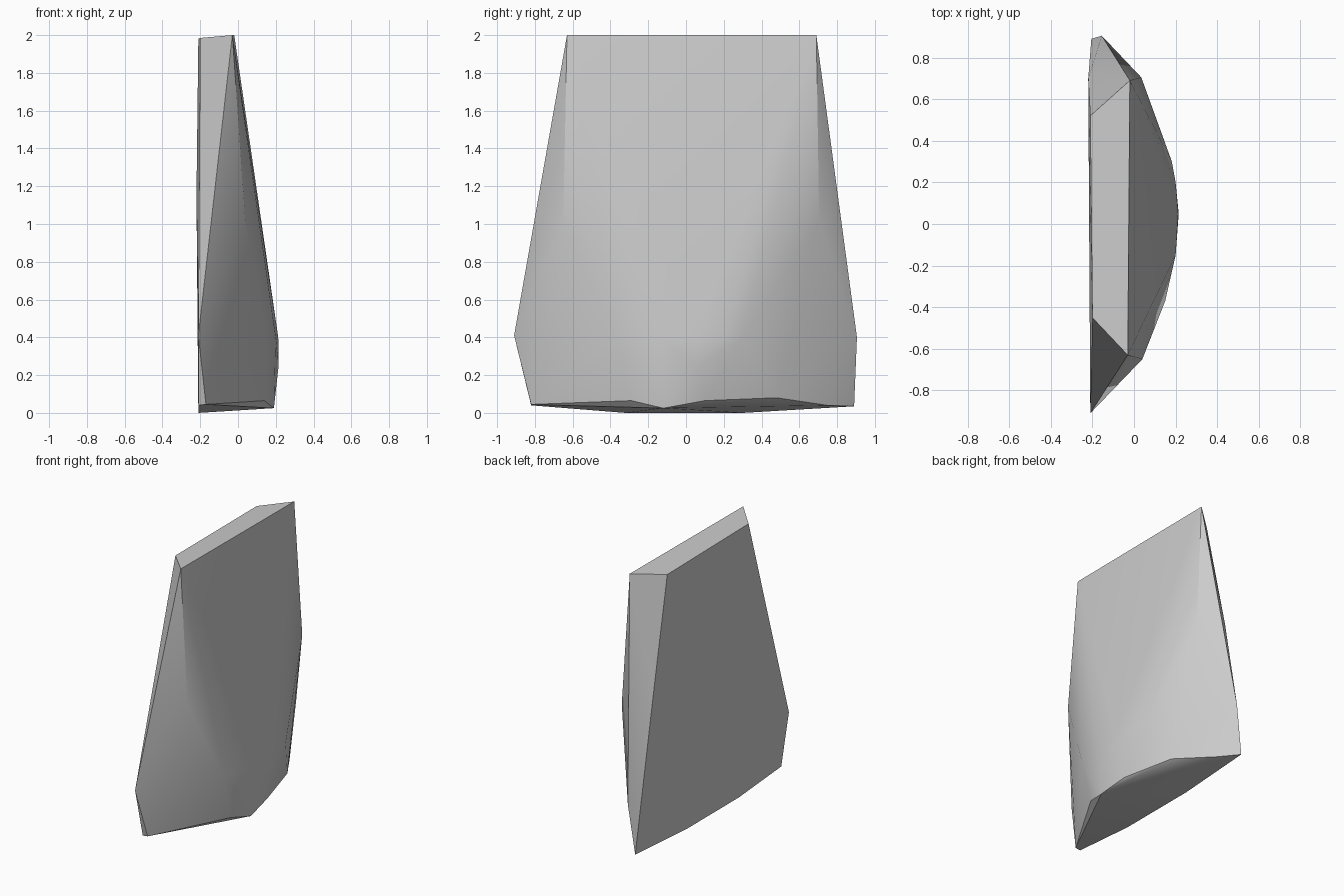
import bpy
import bmesh

cube = bpy.data.objects.get("Cube")
if cube:
    bpy.data.objects.remove(cube, do_unlink=True)

# Single plain grey finish
grey = bpy.data.materials.new("plain_grey")
grey.use_nodes = True
colour = (0.6, 0.6, 0.6, 1)
grey.diffuse_color = colour
grey.node_tree.nodes["Principled BSDF"].inputs["Base Color"].default_value = colour

# Flat back outline, sloping top, two shoulders, bulged belly and bottom rim
back_plane = [(-.21, -.91, .41), (-.21, -.82, .04), (-.21, -.32, 0), (-.21, .3, 0),
              (-.205, .89, .035), (-.22, .7, 1.15)]
top_cap = [(-.03, -.63, 2), (-.02, .69, 2), (-.21, .52, 1.98), (-.2, -.45, 1.985)]
shoulders = [(.04, -.65, 1), (.035, .705, 1.02), (-.155, .905, .4)]
belly = [(.15, -.37, .4), (.2, -.15, .4), (.213, .05, .4), (.2, .2, .4),
         (.182, .3, .4), (.215, .05, .25)]
bottom_rim = [(-.17, -.82, .045), (-.03, -.5, .05), (.14, -.29, .065), (.19, -.12, .025),
              (.17, .1, .065), (.07, .48, .08), (-.1, .75, .04)]

# Wrap the profiles in one tight skin
bm = bmesh.new()
for profile in (back_plane, top_cap, shoulders, belly, bottom_rim):
    for point in profile:
        bm.verts.new(point)
hull = bmesh.ops.convex_hull(bm, input=bm.verts[:])
loose = set(hull["geom_interior"]) | set(hull["geom_unused"])
bmesh.ops.delete(bm, geom=[v for v in loose if isinstance(v, bmesh.types.BMVert)],
                 context='VERTS')
bmesh.ops.recalc_face_normals(bm, faces=bm.faces[:])

mesh = bpy.data.meshes.new("wedge_block")
bm.to_mesh(mesh)
bm.free()
mesh.materials.append(grey)
block = bpy.data.objects.new("wedge_block", mesh)
bpy.context.collection.objects.link(block)

# Soft belly with crisp outer edges
bpy.ops.object.select_all(action='DESELECT')
block.select_set(True)
bpy.context.view_layer.objects.active = block
bpy.ops.object.shade_smooth_by_angle(angle=0.5)
